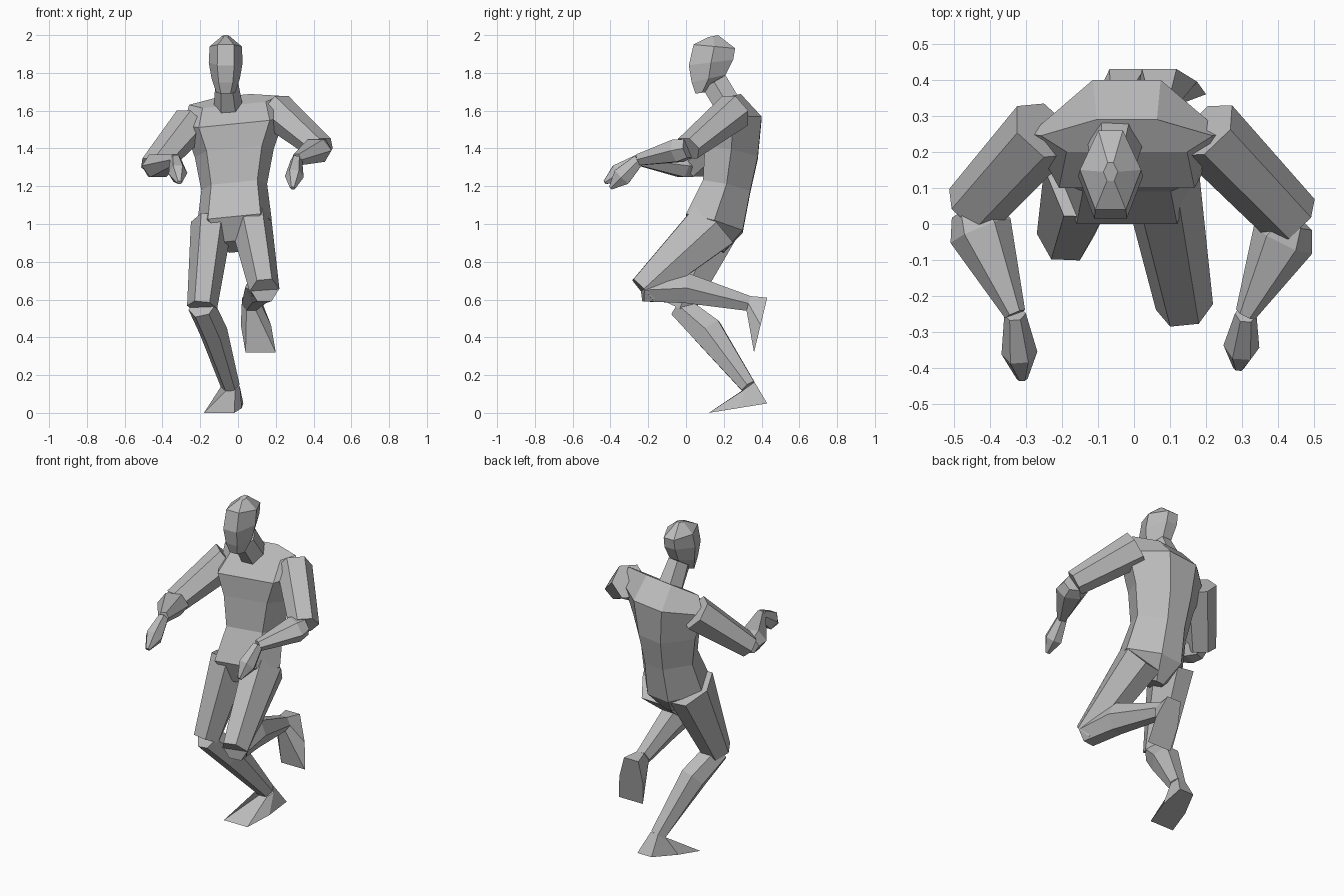
import bpy
import bmesh
from mathutils import Vector

default_cube = bpy.data.objects.get("Cube")
if default_cube:
    bpy.data.objects.remove(default_cube, do_unlink=True)

# One plain grey for the whole figure
grey = bpy.data.materials.new("plain_grey")
grey.use_nodes = True
grey.diffuse_color = (0.5, 0.5, 0.5, 1)
grey.node_tree.nodes["Principled BSDF"].inputs["Base Color"].default_value = grey.diffuse_color

SIDEWAYS = Vector((1, 0, 0))
UPWARD = Vector((0, 0, 1))


def ring(front, back, half_width, across=SIDEWAYS, front_share=0.5, back_share=0.5):
    """Six-sided cross-section: narrow front and back edges, widest between them."""
    side = across.normalized() * half_width
    middle = front.lerp(back, 0.5)
    return [front - side * front_share, front + side * front_share, middle + side,
            back + side * back_share, back - side * back_share, middle - side]


def loft(name, rings):
    """Skin a body part through its cross-sections and close both ends."""
    bm = bmesh.new()
    loops = [[bm.verts.new(point) for point in points] for points in rings]
    for lower, upper in zip(loops, loops[1:]):
        for index, corner in enumerate(lower):
            following = (index + 1) % len(lower)
            bm.faces.new((corner, lower[following], upper[following], upper[index]))
    bm.faces.new(reversed(loops[0]))
    bm.faces.new(loops[-1])
    bmesh.ops.recalc_face_normals(bm, faces=bm.faces)
    mesh = bpy.data.meshes.new(name)
    bm.to_mesh(mesh)
    bm.free()
    mesh.materials.append(grey)
    part = bpy.data.objects.new(name, mesh)
    bpy.context.collection.objects.link(part)


def limb(name, path, half_widths, half_depths, across=SIDEWAYS):
    """Loft along a path of joints, each section square to the path.
    Returns the last section's front and back points."""
    rings = []
    for index, joint in enumerate(path):
        before = path[max(index - 1, 0)]
        after = path[min(index + 1, len(path) - 1)]
        direction = (after - before).normalized()
        front_offset = direction.cross(across).normalized() * half_depths[index]
        front, back = joint + front_offset, joint - front_offset
        rings.append(ring(front, back, half_widths[index],
                          front_offset.cross(direction)))
    loft(name, rings)
    return front, back


def profile_body(name, centre_x, profile, across, front_share, back_share):
    """Loft level body sections from front point, back point and half width."""
    loft(name, [
        ring(Vector((centre_x, *front)), Vector((centre_x, *back)), half_width,
             across, front_share, back_share)
        for front, back, half_width in profile])


def arm(side, shoulder, elbow, wrist, fingertip):
    """Upper arm, flared forearm and pointed hand."""
    shoulder, elbow, wrist, fingertip = map(Vector, (shoulder, elbow, wrist, fingertip))
    limb(side + "_upper_arm", [shoulder, elbow], [0.1, 0.085], [0.09, 0.06],
         UPWARD.cross(elbow - shoulder))
    muscle = elbow.lerp(wrist, 0.2)
    limb(side + "_forearm", [elbow, muscle, wrist], [0.06, 0.09, 0.03],
         [0.05, 0.06, 0.03], UPWARD.cross(wrist - elbow))
    knuckles = wrist.lerp(fingertip, 0.6)
    limb(side + "_hand", [wrist, knuckles, fingertip], [0.03, 0.05, 0.015],
         [0.03, 0.05, 0.01], SIDEWAYS)


def leg(side, hip, knee, ankle, heel, toe):
    """Tapered thigh, shin with a calf, and a wedge foot."""
    hip, knee, ankle, heel, toe = map(Vector, (hip, knee, ankle, heel, toe))
    limb(side + "_thigh", [hip, knee], [0.11, 0.08], [0.14, 0.075])
    calf = knee.lerp(ankle, 0.4) + UPWARD * 0.04
    shin_front, shin_back = limb(side + "_shin", [knee, calf, ankle],
                                 [0.075, 0.075, 0.05], [0.06, 0.08, 0.04])
    loft(side + "_foot", [
        ring(shin_front, shin_back, 0.05),
        ring(toe, heel, 0.08, front_share=1, back_share=0.6)])


# Torso, from the crotch to the sloping shoulder line
profile_body("torso", -0.02, [
    ((0.05, 0.91), (0.2, 0.85), 0.07),
    ((0, 1.04), (0.3, 0.96), 0.2),
    ((0.09, 1.22), (0.34, 1.17), 0.175),
    ((0.1, 1.4), (0.38, 1.35), 0.21),
    ((0.1, 1.53), (0.4, 1.56), 0.27),
    ((0.2, 1.63), (0.29, 1.68), 0.24),
], Vector((1, 0, 0.1)), front_share=0.7, back_share=0.35)

# Neck and faceted head
limb("neck", [Vector((-0.05, 0.24, 1.6)), Vector((-0.06, 0.15, 1.75))],
     [0.08, 0.06], [0.07, 0.07])
profile_body("head", -0.065, [
    ((0.05, 1.69), (0.12, 1.7), 0.05),
    ((0.03, 1.75), (0.21, 1.79), 0.075),
    ((0.015, 1.84), (0.25, 1.87), 0.09),
    ((0.04, 1.95), (0.26, 1.93), 0.085),
    ((0.12, 1.99), (0.17, 2), 0.02),
], SIDEWAYS, front_share=0.5, back_share=0.4)

# Arms reaching forward, the right one held lower
arm("left", shoulder=(0.2, 0.26, 1.6), elbow=(0.44, 0.01, 1.4),
    wrist=(0.31, -0.25, 1.34), fingertip=(0.29, -0.4, 1.19))
arm("right", shoulder=(-0.25, 0.26, 1.53), elbow=(-0.45, 0.04, 1.3),
    wrist=(-0.33, -0.25, 1.34), fingertip=(-0.31, -0.43, 1.22))

# Left leg raised with the shin swung back, right leg planted
leg("left", hip=(0.07, 0.15, 1), knee=(0.14, -0.23, 0.65),
    ankle=(0.07, 0.33, 0.58), heel=(0.07, 0.43, 0.61), toe=(0.12, 0.36, 0.32))
leg("right", hip=(-0.14, 0.15, 1), knee=(-0.19, -0.03, 0.56),
    ankle=(-0.04, 0.33, 0.14), heel=(-0.02, 0.43, 0.05), toe=(-0.1, 0.12, 0))
